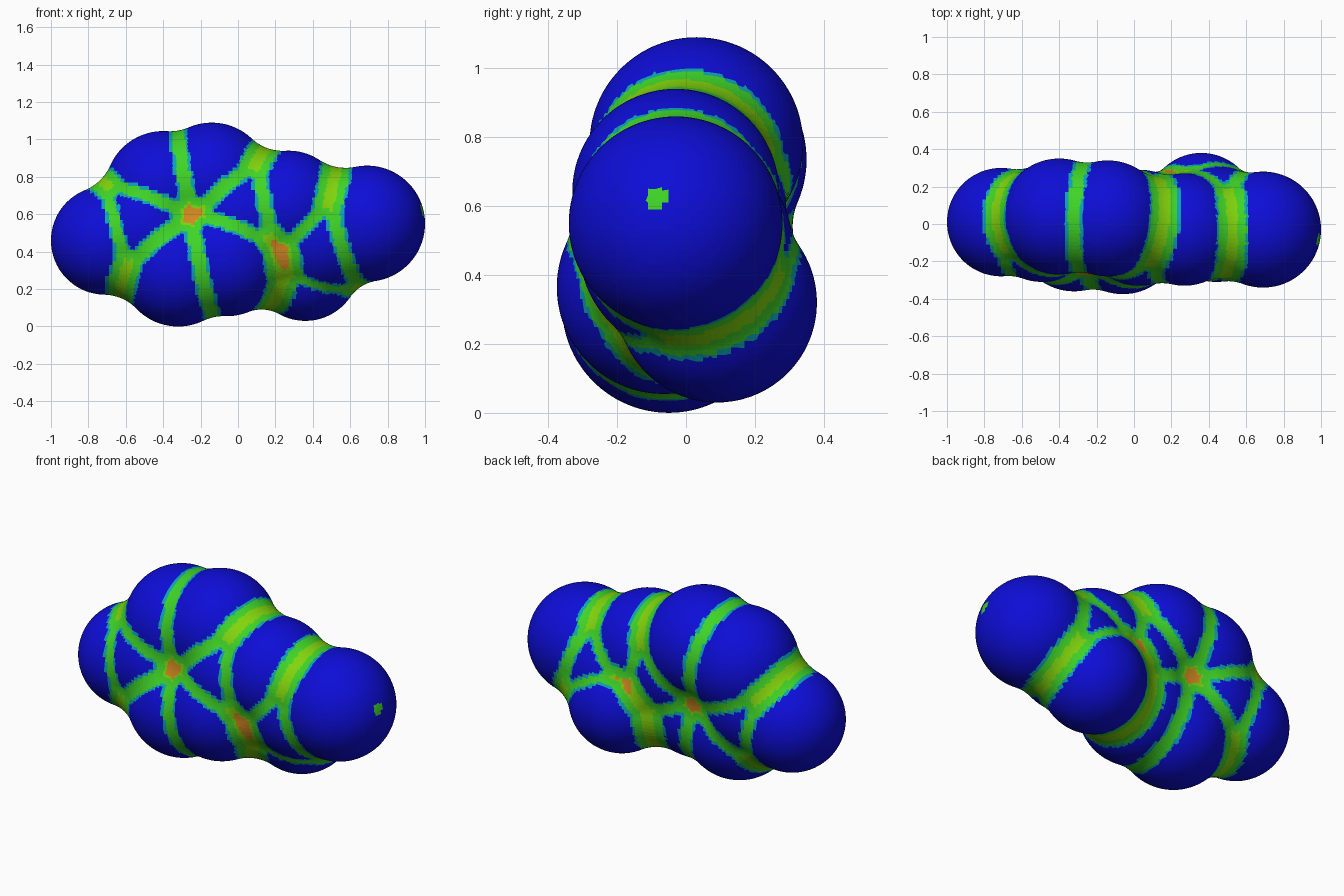
import bpy
import bmesh
from math import atan2, acos, cos, sin, hypot, sqrt
from itertools import combinations
from mathutils import Vector

if "Cube" in bpy.data.objects:
    bpy.data.objects.remove(bpy.data.objects["Cube"], do_unlink=True)

PROBE = 0.255   # radius of the ball that rolls over the lobes to fillet the creases
VOXEL = 0.02

# Overlapping lobes: centre and radius
LOBES = [
    ((-0.40, 0.04, 0.735), 0.31),    # ring, top outer
    ((-0.14, 0.03, 0.78), 0.31),     # ring, top inner
    ((0.03, -0.02, 0.59), 0.31),     # ring, inner
    ((-0.06, -0.065, 0.365), 0.31),  # ring, bottom inner
    ((-0.32, -0.05, 0.31), 0.31),    # ring, bottom outer
    ((-0.49, 0.0, 0.52), 0.31),      # ring, outer
    ((-0.71, 0.01, 0.46), 0.29),     # right end
    ((0.27, -0.03, 0.64), 0.30),     # bridge
    ((0.44, 0.0, 0.48), 0.31),       # branch
    ((0.36, 0.09, 0.32), 0.29),      # lower bump
    ((0.69, -0.03, 0.55), 0.31),     # left end
]
lobes = [(Vector(c), r) for c, r in LOBES]


def is_free(q):
    return all((q - c).length > r + PROBE - 1e-5 for c, r in lobes)


# Probe tracks: circles touching two lobes, and points touching three
circles, points = [], []
for i, j in combinations(range(len(lobes)), 2):
    (ci, ri), (cj, rj) = lobes[i], lobes[j]
    ri, rj = ri + PROBE, rj + PROBE
    d = (cj - ci).length
    if d >= ri + rj:
        continue
    axis = (cj - ci) / d
    t = (d * d + ri * ri - rj * rj) / (2 * d)
    mid, rad = ci + axis * t, sqrt(ri * ri - t * t)
    circles.append((mid, axis, rad))
    a = axis.orthogonal().normalized()
    b = axis.cross(a)
    for k in range(j + 1, len(lobes)):
        ck, rk = lobes[k][0], lobes[k][1] + PROBE
        w = mid - ck
        A, B = w.dot(a), w.dot(b)
        reach = hypot(A, B)
        C = (rk * rk - w.length_squared - rad * rad) / (2 * rad)
        if reach < 1e-6 or abs(C) > reach:
            continue
        for s in (-1, 1):
            th = atan2(B, A) + s * acos(C / reach)
            q = mid + (a * cos(th) + b * sin(th)) * rad
            if is_free(q):
                points.append(q)


def project(p):
    """Move p onto the rolled surface."""
    best, where = 9.0, None
    for q in points:
        d = (q - p).length
        if d < best:
            best, where = d, q
    for c, r in lobes:
        q = c + (p - c).normalized() * (r + PROBE)
        d = (q - p).length
        if d < best and is_free(q):
            best, where = d, q
    for mid, axis, rad in circles:
        v = p - mid
        v = v - axis * v.dot(axis)
        q = mid + v.normalized() * rad
        d = (q - p).length
        if d < best and is_free(q):
            best, where = d, q
    return where + (p - where).normalized() * PROBE


BLUE, TEAL, GREEN, LIME, ORANGE = range(5)
SPOT = Vector((0.99, -0.09, 0.63))


def zone(p):
    """Colour by how far the fillet lifts off the lobes."""
    gaps = sorted((p - c).length - r for c, r in lobes)
    if (p - SPOT).length < 0.035:
        return GREEN
    if gaps[0] < 0.0004:
        return BLUE
    if gaps[0] < 0.0024:
        return TEAL
    if gaps[0] > 0.022 and gaps[3] - gaps[0] < 0.055:
        return ORANGE
    return LIME if gaps[0] > 0.017 else GREEN


def material(name, rgb):
    m = bpy.data.materials.new(name)
    m.use_nodes = True
    colour = (*rgb, 1.0)
    m.diffuse_color = colour
    m.node_tree.nodes["Principled BSDF"].inputs["Base Color"].default_value = colour
    return m


# Rough union of the lobes
bm = bmesh.new()
for c, r in lobes:
    made = bmesh.ops.create_icosphere(bm, subdivisions=4, radius=r)
    bmesh.ops.translate(bm, verts=made["verts"], vec=c)
rough = bpy.data.meshes.new("rough_lobes")
bm.to_mesh(rough)
bm.free()
body = bpy.data.objects.new("lobed_body", rough)
bpy.context.collection.objects.link(body)
remesh = body.modifiers.new("union", "REMESH")
remesh.mode = "VOXEL"
remesh.voxel_size = VOXEL
bpy.context.view_layer.update()
graph = bpy.context.evaluated_depsgraph_get()
mesh = bpy.data.meshes.new_from_object(body.evaluated_get(graph))
body.modifiers.clear()
body.data = mesh
bpy.data.meshes.remove(rough)
mesh.name = "lobed_body"

# Filleted skin
for v in mesh.vertices:
    v.co = project(v.co.copy())

# Colour zones
mesh.materials.clear()
for name, rgb in (("lobe_blue", (0.004, 0.004, 0.68)),
                  ("edge_teal", (0.004, 0.37, 0.46)),
                  ("crease_green", (0.05, 0.66, 0.02)),
                  ("deep_crease_lime", (0.22, 0.66, 0.004)),
                  ("hollow_orange", (0.66, 0.25, 0.015))):
    mesh.materials.append(material(name, rgb))
for f in mesh.polygons:
    f.use_smooth = False
    f.material_index = zone(project(f.center.copy()))
mesh.update()
